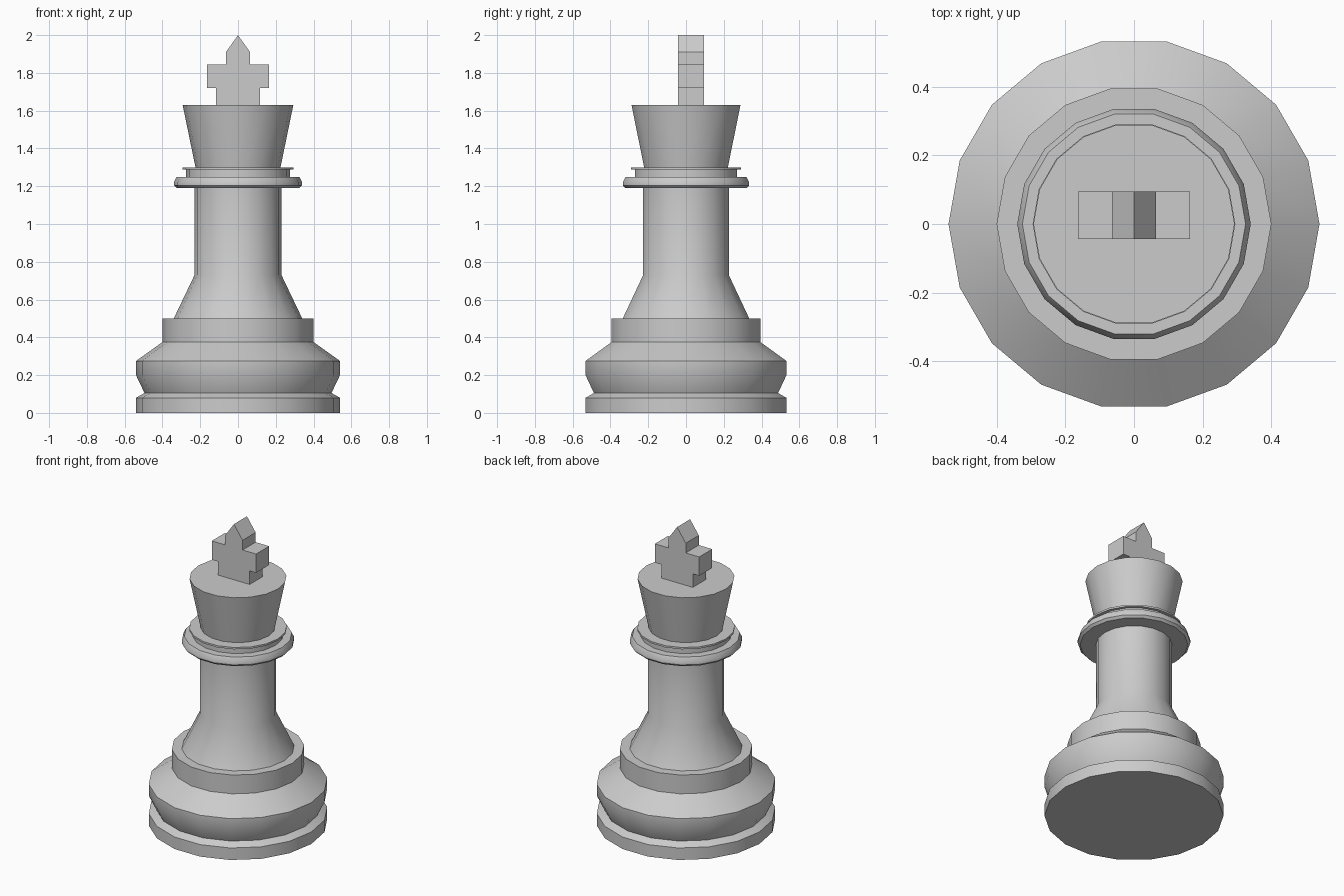
import bpy, bmesh, math

if "Cube" in bpy.data.objects:
    bpy.data.objects.remove(bpy.data.objects["Cube"])

SIDES = 18


def finish(name, bm, angle):
    bmesh.ops.recalc_face_normals(bm, faces=bm.faces)
    mesh = bpy.data.meshes.new(name)
    bm.to_mesh(mesh)
    bm.free()
    obj = bpy.data.objects.new(name, mesh)
    bpy.context.collection.objects.link(obj)
    bpy.ops.object.select_all(action='DESELECT')
    obj.select_set(True)
    bpy.context.view_layer.objects.active = obj
    bpy.ops.object.shade_smooth_by_angle(angle=math.radians(angle))
    return obj


def lathe(name, profile, angle=45):
    """Closed turned solid from (radius, height) points, bottom to top."""
    bm = bmesh.new()
    rings = []
    for r, z in profile:
        rings.append([bm.verts.new((r * math.cos(math.tau * i / SIDES),
                                    r * math.sin(math.tau * i / SIDES), z))
                      for i in range(SIDES)])
    for low, high in zip(rings, rings[1:]):
        for i in range(SIDES):
            j = (i + 1) % SIDES
            bm.faces.new((low[i], low[j], high[j], high[i]))
    bm.faces.new(rings[0])
    bm.faces.new(rings[-1])
    return finish(name, bm, angle)


# Foot disc and bulging plinth
lathe("base", [(0.54, 0), (0.54, 0.08), (0.495, 0.105), (0.54, 0.20),
               (0.54, 0.275), (0.40, 0.375), (0.40, 0.50), (0.335, 0.50)])

# Flared column
lathe("stem", [(0.34, 0.50), (0.23, 0.73), (0.23, 1.19)])

# Stepped collar
lathe("collar", [(0.23, 1.19), (0.325, 1.19), (0.34, 1.205), (0.34, 1.22),
                 (0.325, 1.25), (0.275, 1.25), (0.275, 1.288),
                 (0.295, 1.288), (0.295, 1.30), (0.225, 1.30)], 30)

# Tapered head
lathe("head", [(0.225, 1.30), (0.293, 1.63)])

# Cross finial: mirrored half outline, extruded in depth
half = [(0.116, 1.63), (0.116, 1.72), (0.163, 1.72), (0.163, 1.845),
        (0.064, 1.845), (0.064, 1.91)]
outline = half + [(0, 2.0)] + [(-x, z) for x, z in reversed(half)]
bm = bmesh.new()
face = bm.faces.new([bm.verts.new((x, -0.043, z)) for x, z in outline])
ext = bmesh.ops.extrude_face_region(bm, geom=[face])
bmesh.ops.translate(bm, vec=(0, 0.137, 0),
                    verts=[g for g in ext["geom"] if isinstance(g, bmesh.types.BMVert)])
finish("cross", bm, 30)
